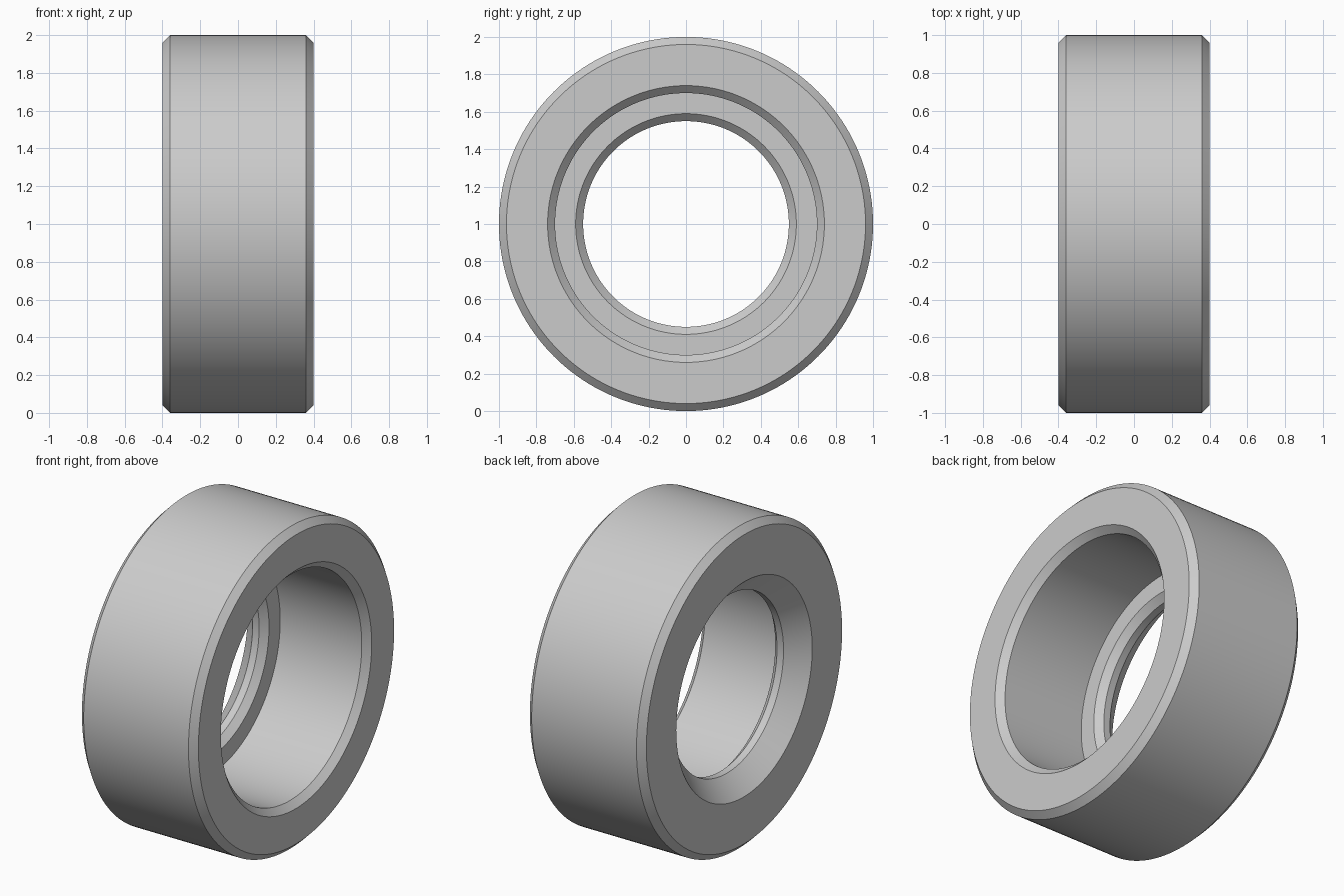
import bpy
import bmesh
from math import radians, tau
from mathutils import Matrix, Vector

cube = bpy.data.objects.get("Cube")
if cube:
    bpy.data.objects.remove(cube, do_unlink=True)

SEGMENTS = 160
HALF, BEVEL = 0.4, 0.04

# Plain grey metal
metal = bpy.data.materials.new("grey_metal")
grey = (0.6, 0.6, 0.6, 1)
metal.diffuse_color = grey
metal.use_nodes = True
metal.node_tree.nodes["Principled BSDF"].inputs["Base Color"].default_value = grey

# Closed cross-section as (x, radius)
profile = [
    # bevelled outer wall
    (-HALF, 1 - BEVEL), (-HALF + BEVEL, 1), (HALF - BEVEL, 1), (HALF, 1 - BEVEL),
    # wide counterbore with bevelled mouth, down to the shelf
    (HALF, 0.74), (HALF - BEVEL, 0.70), (-0.20, 0.70), (-0.20, 0.59),
    # bevelled narrow lip, then the countersunk cone
    (-0.20 - BEVEL, 0.55), (-0.285, 0.55), (-HALF, 0.667),
]


def revolve(name, points, material):
    """Sweep a closed profile around the x axis."""
    bm = bmesh.new()
    rings = []
    for i in range(SEGMENTS):
        turn = Matrix.Rotation(tau * i / SEGMENTS, 3, "X")
        rings.append([bm.verts.new(turn @ Vector((x, 0, r))) for x, r in points])
    n = len(points)
    for i, ring in enumerate(rings):
        following = rings[(i + 1) % SEGMENTS]
        for j in range(n):
            k = (j + 1) % n
            bm.faces.new((ring[j], ring[k], following[k], following[j]))
    bmesh.ops.recalc_face_normals(bm, faces=bm.faces)
    mesh = bpy.data.meshes.new(name)
    bm.to_mesh(mesh)
    bm.free()
    mesh.materials.append(material)
    obj = bpy.data.objects.new(name, mesh)
    bpy.context.collection.objects.link(obj)
    return obj


# Bushing ring standing on its rim
ring = revolve("bushing_ring", profile, metal)
ring.location.z = 1
bpy.ops.object.select_all(action="DESELECT")
ring.select_set(True)
bpy.context.view_layer.objects.active = ring
bpy.ops.object.shade_smooth_by_angle(angle=radians(30))
